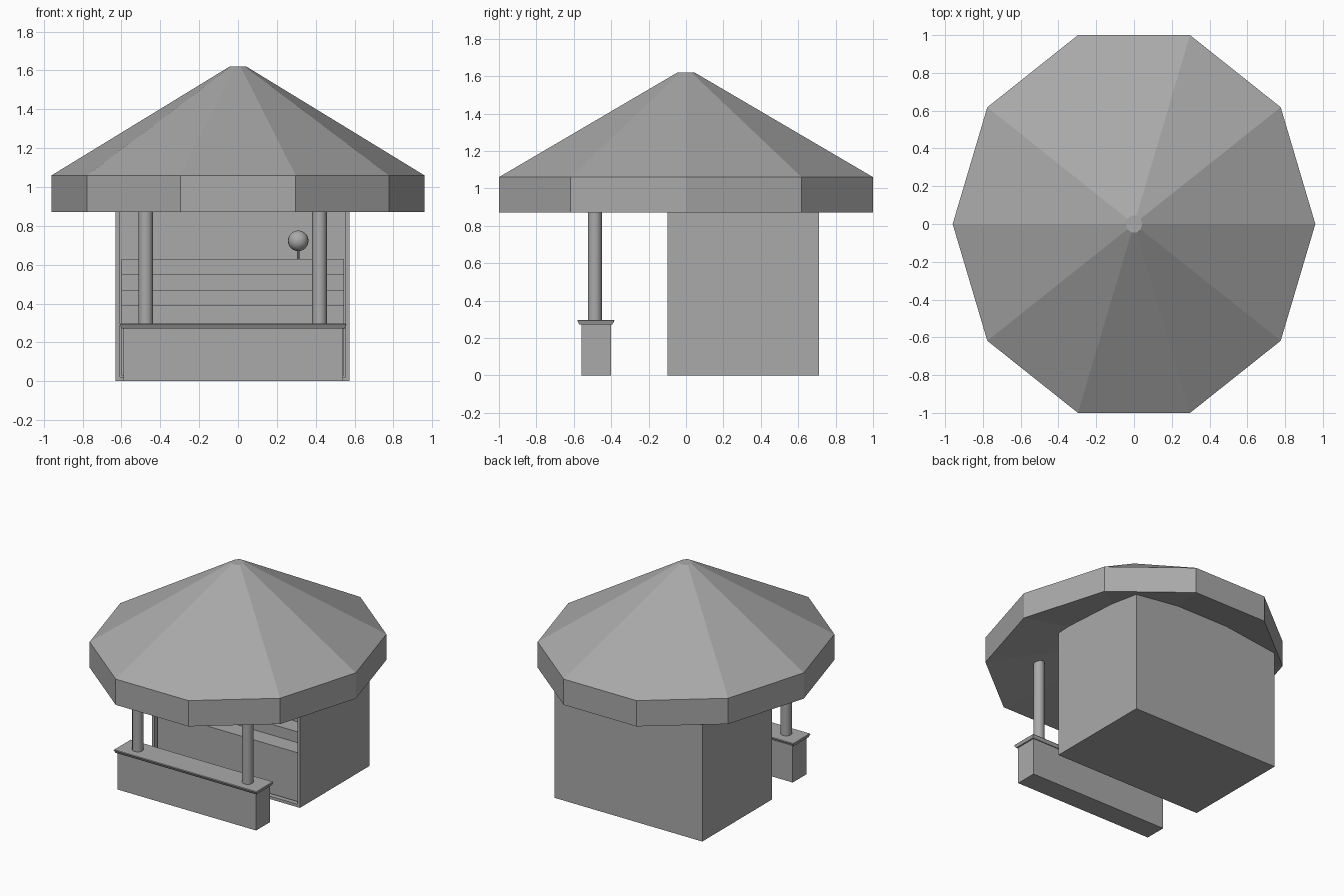
import bpy, bmesh, math
from mathutils import Vector

cube = bpy.data.objects.get("Cube")
if cube:
    bpy.data.objects.remove(cube, do_unlink=True)

# Single plain grey
grey = bpy.data.materials.new("plain_grey")
grey.use_nodes = True
colour = (0.4, 0.4, 0.4, 1)
grey.diffuse_color = colour
bsdf = next(n for n in grey.node_tree.nodes if n.type == 'BSDF_PRINCIPLED')
bsdf.inputs["Base Color"].default_value = colour


def finish(name, bm, smooth=False):
    bmesh.ops.recalc_face_normals(bm, faces=bm.faces)
    mesh = bpy.data.meshes.new(name)
    bm.to_mesh(mesh)
    bm.free()
    mesh.materials.append(grey)
    obj = bpy.data.objects.new(name, mesh)
    bpy.context.collection.objects.link(obj)
    if smooth:
        bpy.ops.object.select_all(action='DESELECT')
        obj.select_set(True)
        bpy.context.view_layer.objects.active = obj
        bpy.ops.object.shade_smooth_by_angle(angle=math.radians(40))
    return obj


def add_box(bm, low, high):
    low, high = Vector(low), Vector(high)
    verts = bmesh.ops.create_cube(bm, size=1)["verts"]
    for v in verts:
        v.co = (low + high) / 2 + v.co * (high - low)
    return verts


def box(name, low, high):
    bm = bmesh.new()
    add_box(bm, low, high)
    return finish(name, bm)


def cylinder(name, centre, radius, z0, z1, sides):
    bm = bmesh.new()
    bmesh.ops.create_cone(bm, cap_ends=True, segments=sides, radius1=radius,
                          radius2=radius, depth=z1 - z0)
    bmesh.ops.translate(bm, verts=bm.verts, vec=(*centre, (z0 + z1) / 2))
    return finish(name, bm, True)


# Ten-sided roof: shallow hollow underside, upright rim, long slope, tiny flat cap
bm = bmesh.new()
rings = []
for scale, z in ((0.04, 1.05), (1, 0.87), (1, 1.06), (0.045, 1.62)):
    rings.append([bm.verts.new((0.96 * scale * math.cos(math.tau * i / 10),
                                1.0515 * scale * math.sin(math.tau * i / 10), z))
                  for i in range(10)])
for a, b in zip(rings, rings[1:]):
    for i in range(10):
        j = (i + 1) % 10
        bm.faces.new((a[i], a[j], b[j], b[i]))
bm.faces.new(rings[0])
bm.faces.new(rings[-1])
finish("roof", bm)

# Booth with an open front: its front face is inset and pushed back
bm = bmesh.new()
add_box(bm, (-0.63, -0.1, 0), (0.575, 0.71, 1.0))
bm.faces.ensure_lookup_table()
front = min(bm.faces, key=lambda f: f.calc_center_median().y)
bmesh.ops.inset_region(bm, faces=[front], thickness=0.03)
back = bmesh.ops.extrude_discrete_faces(bm, faces=[front])["faces"][0]
bmesh.ops.translate(bm, verts=back.verts, vec=(0, 0.77, 0))
finish("booth", bm)

# Stepped display inside the booth, swept across its width
steps, tread, rise = 4, 0.13, 0.08
profile = [(0.67, 0.03), (-0.08, 0.03)]
for i in range(steps):
    y, z = -0.08 + i * tread, 0.39 + i * rise
    profile.append((y, z))
    profile.append((y + tread if i < steps - 1 else 0.67, z))
bm = bmesh.new()
face = bm.faces.new([bm.verts.new((-0.6, y, z)) for y, z in profile])
side = bmesh.ops.extrude_face_region(bm, geom=[face])["geom"]
bmesh.ops.translate(bm, vec=(1.145, 0, 0),
                    verts=[v for v in side if isinstance(v, bmesh.types.BMVert)])
finish("stepped_display", bm)

# Round sign on a short stem, standing on the top step
cylinder("sign_stem", (0.31, 0.42), 0.006, 0.62, 0.68, 8)
bm = bmesh.new()
bmesh.ops.create_uvsphere(bm, u_segments=20, v_segments=12, radius=0.053)
bmesh.ops.translate(bm, verts=bm.verts, vec=(0.31, 0.42, 0.723))
finish("sign_ball", bm, True)

# Front counter with an overhanging top, tapered underneath
box("counter_base", (-0.59, -0.56, 0), (0.54, -0.40, 0.28))
bm = bmesh.new()
for v in add_box(bm, (-0.608, -0.582, 0.272), (0.558, -0.382, 0.297)):
    if v.co.z < 0.28:
        v.co.x -= math.copysign(0.008, v.co.x)
        v.co.y -= math.copysign(0.012, v.co.y + 0.482)
bmesh.ops.bevel(bm, geom=[e for e in bm.edges if all(v.co.z > 0.28 for v in e.verts)],
                offset=0.004, segments=1, affect='EDGES')
finish("counter_top", bm)

# Posts from the counter to the roof
for name, x in (("right_post", -0.475), ("left_post", 0.42)):
    cylinder(name, (x, -0.487), 0.038, 0.29, 0.99, 12)
